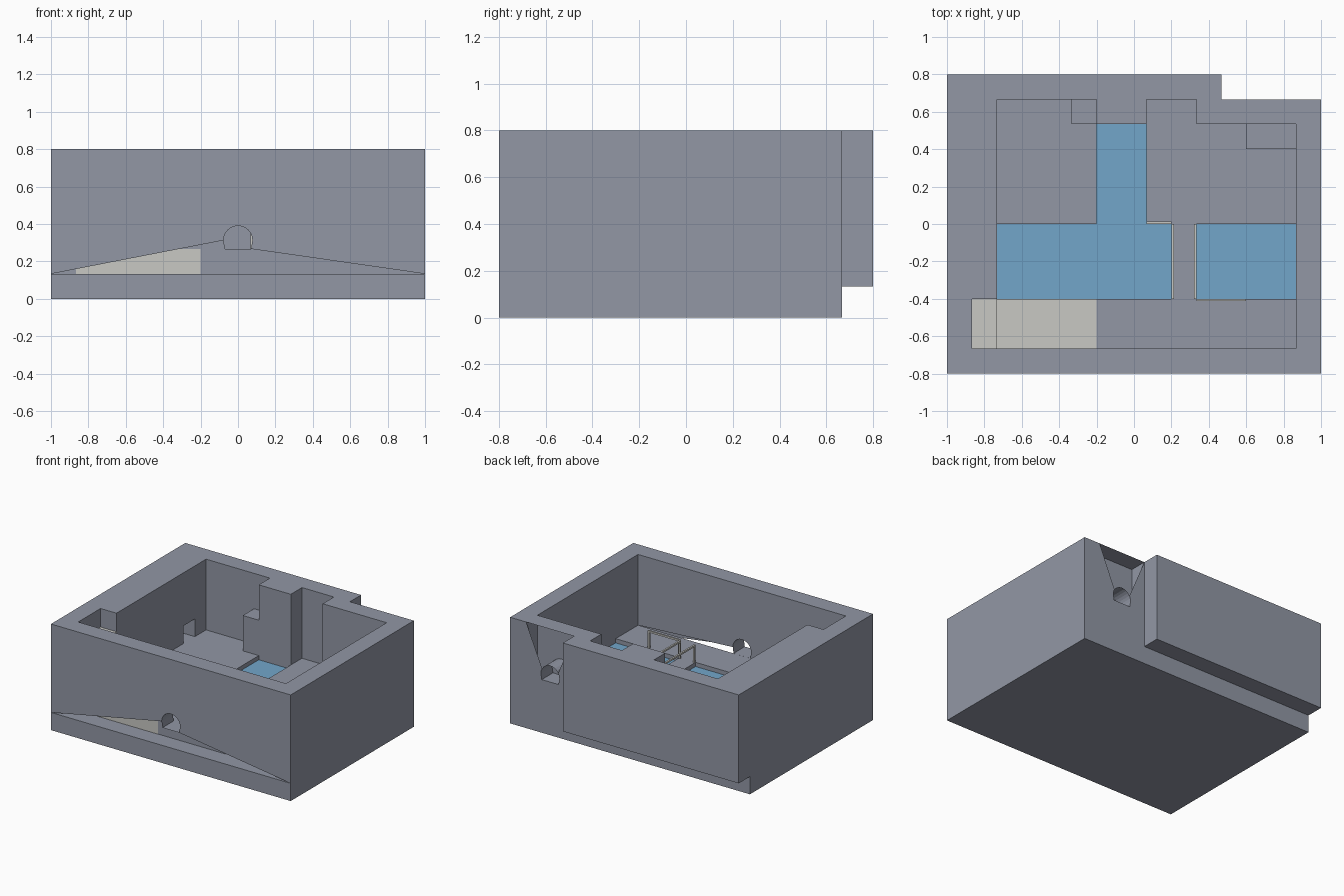
import bpy, bmesh, math
from mathutils import Vector

if "Cube" in bpy.data.objects:
    bpy.data.objects.remove(bpy.data.objects["Cube"])

U = 2 / 15          # the model sits on a 15 x 12 x 6 grid of cells


def material(name, rgb):
    m = bpy.data.materials.new(name)
    m.diffuse_color = (*rgb, 1)
    m.use_nodes = True
    m.node_tree.nodes["Principled BSDF"].inputs["Base Color"].default_value = m.diffuse_color
    return m


STONE = material("grey stone", (0.287, 0.309, 0.376))
TRIM = material("pale trim", (0.578, 0.578, 0.552))
WATER = material("water blue", (0.171, 0.381, 0.591))


def finish(name, bm, mat):
    me = bpy.data.meshes.new(name)
    bm.to_mesh(me)
    bm.free()
    me.materials.append(mat)
    ob = bpy.data.objects.new(name, me)
    bpy.context.collection.objects.link(ob)
    return ob


def boxes(name, mat, items):
    """Each item is x0, x1, y0, y1, z0, z1."""
    bm = bmesh.new()
    for x0, x1, y0, y1, z0, z1 in items:
        vs = bmesh.ops.create_cube(bm, size=1)["verts"]
        for v in vs:
            v.co = ((x0 + x1) / 2 + v.co.x * (x1 - x0),
                    (y0 + y1) / 2 + v.co.y * (y1 - y0),
                    (z0 + z1) / 2 + v.co.z * (z1 - z0))
    return finish(name, bm, mat)


def face(bm, pts, toward):
    f = bm.faces.new([bm.verts.new(p) for p in pts])
    f.normal_update()
    if f.normal.dot(Vector(toward)) < 0:
        f.normal_flip()


def panel(bm, pts, y, side):
    face(bm, [(x, y, z) for x, z in pts], (0, side, 0))


def arch(cx, cz, a0=0, a1=180, n=12, r=0.077):
    return [(cx + r * math.cos(math.radians(a0 + (a1 - a0) * i / n)),
             cz + r * math.sin(math.radians(a0 + (a1 - a0) * i / n))) for i in range(n + 1)]


def tunnel(bm, cx, cz, y0, y1):
    """Arched duct lining, facing its own axis."""
    ring = [(cx + 0.07, cz - 0.046)] + arch(cx, cz) + [(cx - 0.07, cz - 0.046)]
    for (xa, za), (xb, zb) in zip(ring, ring[1:] + ring[:1]):
        face(bm, [(xa, y0, za), (xb, y0, zb), (xb, y1, zb), (xa, y1, za)],
             (cx - (xa + xb) / 2, 0, cz - (za + zb) / 2))


L, R = -5.5 * U, 6.5 * U        # inner left and right wall
F, B = -5 * U, 5 * U            # inner front and back wall
NL = -6.5 * U                   # back of the corner niche
H, Z1, Z2 = 6 * U, U, 2 * U     # rim, slab top, floor
XB = 3.5 * U                    # end of the deep back wall

# base slab
boxes("base_slab", STONE, [(-1, 1, -0.8, B, 0, Z1)])

# left wall with the small floor niche
boxes("left_wall", STONE, [
    (-1, NL, F, 0.8, Z1, H),
    (NL, L, -3 * U, 3 * U, Z1, H), (NL, L, 4 * U, 0.8, Z1, H),
    (NL, L, 3 * U, 4 * U, Z1, Z2), (NL, L, 3 * U, 4 * U, 3 * U, H)])
boxes("right_wall", STONE, [(R, 1, F, B, Z1, H)])

# back wall with pilasters
boxes("back_wall", STONE, [
    (L, -1.5 * U, B, 0.8, Z1, H), (-1.5 * U, 0.5 * U, 4 * U, 0.8, Z1, H),
    (0.5 * U, 2.5 * U, B, 0.8, Z1, H), (2.5 * U, XB, 4 * U, 0.8, Z1, H)])

# front wall: broken outer face, arched duct, slit inner face
bm = bmesh.new()
cz = 0.313
panel(bm, [(-1, Z1), (-1, H), (1, H), (1, Z1), (0.07, cz - 0.046)] + arch(0, cz), -0.8, -1)
panel(bm, [(R, Z2), (R, H), (-1, H), (-1, Z1), (R, Z1), (R, Z2), (0.07, cz - 0.046),
           (-0.07, cz - 0.046)] + arch(0, cz, 180, 0), F, 1)
tunnel(bm, 0, cz, -0.8, F)
face(bm, [(-1, -0.8, H), (1, -0.8, H), (1, F, H), (-1, F, H)], (0, 0, 1))
for s in (-1, 1):
    face(bm, [(s, -0.8, Z1), (s, F, Z1), (s, F, H), (s, -0.8, H)], (s, 0, 0))
finish("front_wall", bm, STONE)

# thin back wall with the second duct and an open wedge above it
bm = bmesh.new()
cx, cz = 5 * U, 0.313 + U
low = [(cx + 0.07, cz - 0.046), (cx - 0.07, cz - 0.046)]
panel(bm, [(XB, H), (XB, Z1), (R, Z1), (R, H)] + arch(cx, cz, 30, 0, 2) + low
      + arch(cx, cz, 180, 150, 2), B, 1)
panel(bm, [(R, H), (XB, H), (XB, Z1), (R, Z1), (R, H)] + arch(cx, cz) + low[::-1]
      + arch(cx, cz, 0, 0, 0 + 1)[:1], 4 * U, -1)
tunnel(bm, cx, cz, 4 * U, B)
face(bm, [(XB, 4 * U, H), (R, 4 * U, H), (R, B, H), (XB, B, H)], (0, 0, 1))
finish("duct_wall", bm, STONE)

# raised floor around the pools
boxes("floor", STONE, [
    (-1.5 * U, R, F, -3 * U, Z1, Z2), (1.5 * U, 2.5 * U, -3 * U, 0, Z1, Z2),
    (L, -1.5 * U, 0, B, Z1, Z2), (0.5 * U, 2.5 * U, 0, B, Z1, Z2),
    (2.5 * U, R, 0, 4 * U, Z1, Z2)])

# pools
boxes("pool_water", WATER, [
    (L, 1.5 * U, -3 * U, 0, Z1, 0.235), (-1.5 * U, 0.5 * U, 0, 4 * U, Z1, 0.235),
    (2.5 * U, R, -3 * U, 0, Z1, 0.235)])

# blocks against the back wall
boxes("wall_blocks", STONE, [
    (-2.5 * U, -1.5 * U, 4 * U, B, Z2, 4 * U), (4.5 * U, R, 3 * U, 4 * U, Z2, 3 * U)])

# pale landing and the high step in the corner niche
boxes("landing", TRIM, [
    (L, -1.5 * U, F - 0.002, -3 * U, Z1, Z2), (NL, L, F - 0.002, -3 * U, Z1, 0.66)])

# railings: two end posts and a top bar each
T = 0.013
parts = []
for x0, x1, y0, y1 in [(0.5 * U, 1.5 * U, 0, T), (1.5 * U, 1.5 * U + T, -3 * U, 0),
                       (2.5 * U - T, 2.5 * U, -3 * U, 0),
                       (2.5 * U, 4.5 * U, -3 * U - T, -3 * U)]:
    parts += [(x0, x0 + T, y0, y0 + T, Z2, 3 * U - T),
              (x1 - T, x1, y1 - T, y1, Z2, 3 * U - T),
              (x0, x1, y0, y1, 3 * U - T, 3 * U)]
boxes("railings", TRIM, parts)
